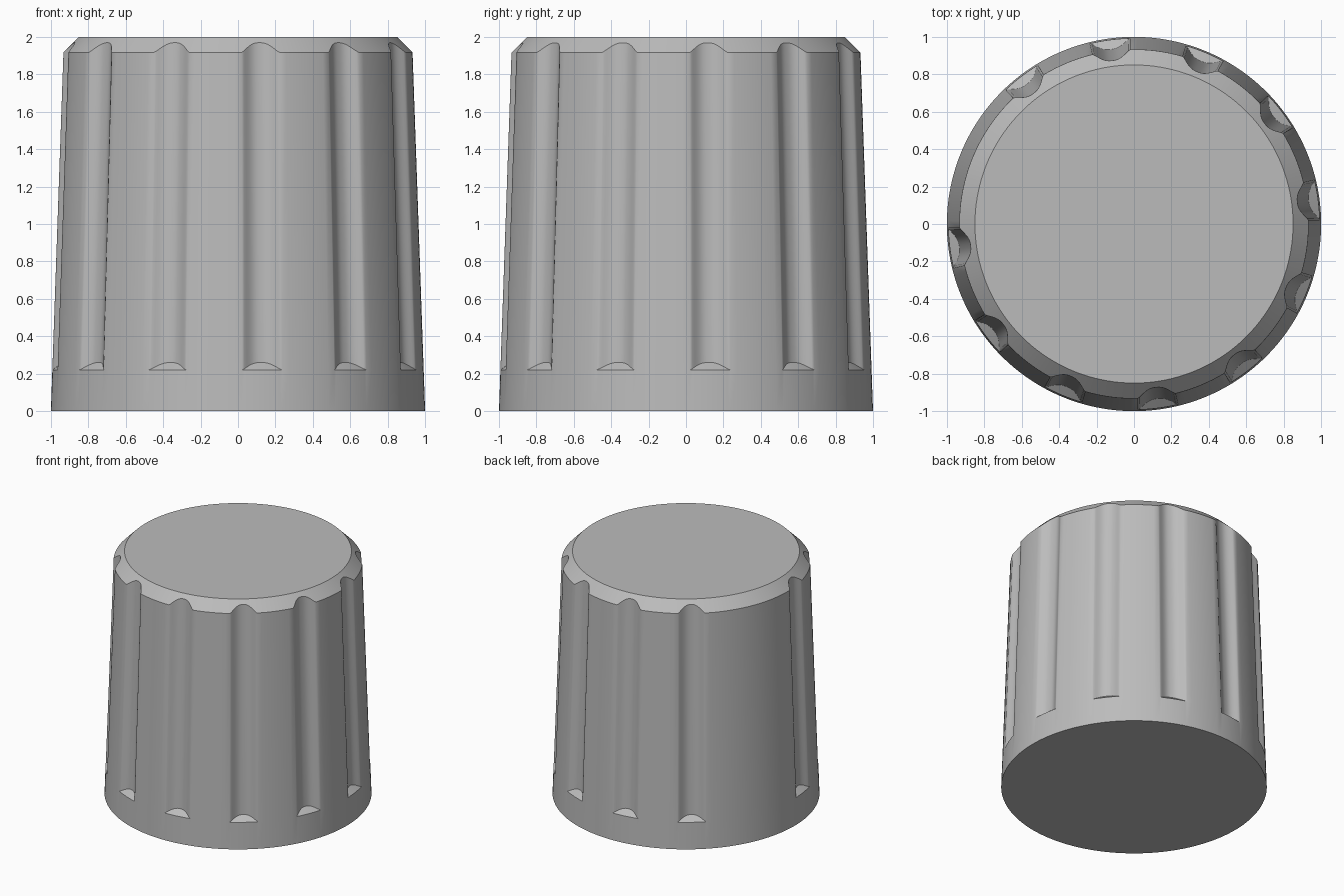
import bpy, bmesh, math

cube = bpy.data.objects.get("Cube")
if cube:
    bpy.data.objects.remove(cube)

SECTORS = 12            # evenly spaced grip positions
PLAIN_SECTOR = 5        # the position left without a groove
FIRST = math.radians(7.5)
HALF_WIDTH, DEPTH = 0.105, 0.05
FLOOR_Z, TOP_R = 0.22, 0.85
TAPER = 0.035


def wall(z):
    """Radius of the tapered side at height z."""
    return 1 - TAPER * z


def groove_depth(angle):
    """Depth of the rounded groove at an angle from its middle."""
    t = abs(angle) * 0.96 / HALF_WIDTH
    return DEPTH * (1 - t ** 2.5) ** 1.4 if t < 0.999 else 0.0


def column(bm, angle, d):
    """One upright line: foot, groove start, groove floor, chamfer, top rim."""
    z_floor = FLOOR_Z + 0.8 * d
    z_top = (TOP_R + 1 + d) / (1 - TAPER)
    points = [(1, 0), (wall(FLOOR_Z), FLOOR_Z), (wall(z_floor) - d, z_floor),
              (wall(z_top) - d, z_top), (TOP_R, 2)]
    return [bm.verts.new((r * math.cos(angle), r * math.sin(angle), z))
            for r, z in points]


# Offsets within a sector: fine across the groove, coarser on the plain wall
half_groove = HALF_WIDTH / 0.96
half_sector = math.pi / SECTORS
offsets = [half_groove * (i / 9 - 1) for i in range(19)]
offsets += [half_groove + (2 * half_sector - 2 * half_groove) * i / 8
            for i in range(1, 8)]

# Knob body with its grooves and chamfered rim
bm = bmesh.new()
columns = []
for s in range(SECTORS):
    for a in offsets:
        d = 0.0 if s == PLAIN_SECTOR else groove_depth(a)
        columns.append(column(bm, FIRST + 2 * half_sector * s + a, d))
for a, b in zip(columns, columns[1:] + columns[:1]):
    for k in range(4):
        bm.faces.new((a[k], b[k], b[k + 1], a[k + 1]))
bm.faces.new([c[-1] for c in columns])
bm.faces.new([c[0] for c in reversed(columns)])
bmesh.ops.remove_doubles(bm, verts=bm.verts, dist=0.0003)
bmesh.ops.recalc_face_normals(bm, faces=bm.faces)

mesh = bpy.data.meshes.new("knob_body")
bm.to_mesh(mesh)
bm.free()
knob = bpy.data.objects.new("knob_body", mesh)
bpy.context.collection.objects.link(knob)

# Plain grey plastic
grey = bpy.data.materials.new("grey_plastic")
grey.use_nodes = True
colour = (0.5, 0.5, 0.5, 1)
grey.diffuse_color = colour
grey.node_tree.nodes["Principled BSDF"].inputs["Base Color"].default_value = colour
mesh.materials.append(grey)

# Smooth wall and grooves, crisp rim and ends
bpy.ops.object.select_all(action='DESELECT')
knob.select_set(True)
bpy.context.view_layer.objects.active = knob
bpy.ops.object.shade_smooth_by_angle(angle=math.radians(35))
